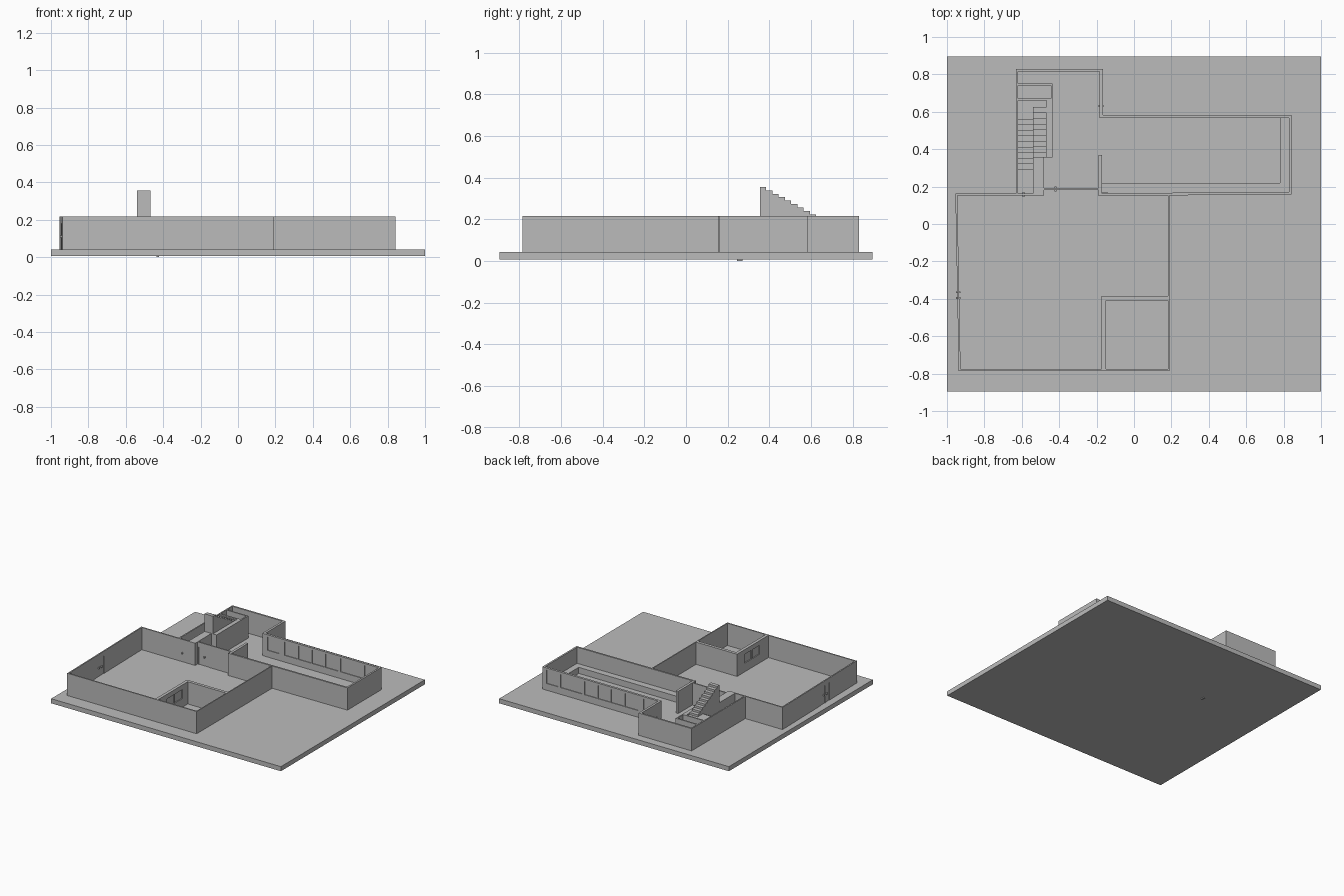
import bpy, bmesh
from mathutils import Matrix, Vector

cube = bpy.data.objects.get("Cube")
if cube:
    bpy.data.objects.remove(cube, do_unlink=True)

FLOOR, TOP = 0.042, 0.217

grey = bpy.data.materials.new("plain_grey")
grey.use_nodes = True
grey.diffuse_color = (0.5, 0.5, 0.5, 1)
grey.node_tree.nodes["Principled BSDF"].inputs["Base Color"].default_value = grey.diffuse_color


def finish(name, bm):
    mesh = bpy.data.meshes.new(name)
    bm.to_mesh(mesh)
    bm.free()
    mesh.materials.append(grey)
    obj = bpy.data.objects.new(name, mesh)
    bpy.context.collection.objects.link(obj)
    return obj


def add_box(bm, x, y, z, frame=Matrix()):
    size = Matrix.Diagonal((x[1] - x[0], y[1] - y[0], z[1] - z[0], 1))
    centre = Matrix.Translation((sum(x) / 2, sum(y) / 2, sum(z) / 2))
    bmesh.ops.create_cube(bm, size=1, matrix=frame @ centre @ size)


def box(name, x, y, z):
    bm = bmesh.new()
    add_box(bm, x, y, z)
    return finish(name, bm)


def wall(name, start, end, thick=0.01, openings=()):
    """Straight wall on a centre line; each opening (from, to, sill, head) gets a thin panel."""
    a, b = Vector(start), Vector(end)
    d = (b - a).normalized()
    frame = Matrix(((d.x, -d.y, 0, a.x), (d.y, d.x, 0, a.y), (0, 0, 1, 0), (0, 0, 0, 1)))
    half = (-thick / 2, thick / 2)
    bm = bmesh.new()
    at = 0
    for s, e, sill, head in openings:
        add_box(bm, (at, s), half, (FLOOR, TOP), frame)
        add_box(bm, (s, e), half, (head, TOP), frame)
        if sill > FLOOR:
            add_box(bm, (s, e), half, (FLOOR, sill), frame)
        add_box(bm, (s, e), (-thick / 5, thick / 5), (sill, head), frame)
        at = e
    add_box(bm, (at, (b - a).length), half, (FLOOR, TOP), frame)
    return finish(name, bm)


def handle(name, x, y, along_x):
    across, through = (-0.005, 0.005), (-0.013, 0.013)
    dx, dy = (across, through) if along_x else (through, across)
    box(name, [x + v for v in dx], [y + v for v in dy], (0.104, 0.116))


def stairs(name, x, y_low, step, count, z_low, rise, base):
    """Solid flight as an extruded step profile; step is signed along y."""
    pts = [(y_low, base)]
    for i in range(count):
        z = z_low + rise * (i + 1)
        pts += [(y_low + step * i, z), (y_low + step * (i + 1), z)]
    pts.append((y_low + step * count, base))
    bm = bmesh.new()
    face = bm.faces.new([bm.verts.new((x[0], y, z)) for y, z in pts])
    ext = bmesh.ops.extrude_face_region(bm, geom=[face])
    moved = [v for v in ext["geom"] if isinstance(v, bmesh.types.BMVert)]
    bmesh.ops.translate(bm, verts=moved, vec=(x[1] - x[0], 0, 0))
    bmesh.ops.recalc_face_normals(bm, faces=bm.faces)
    return finish(name, bm)


# Ground slab and the small drain under it
box("ground_slab", (-1, 1), (-0.895, 0.895), (0.006, FLOOR))
box("drain_stub", (-0.437, -0.423), (0.245, 0.27), (0, 0.01))

# Large hall
door_head = 0.18
wall("hall_right_wall", (-0.95, 0.16), (-0.932, -0.785), 0.01,
     [(0.49, 0.54, FLOOR, door_head), (0.546, 0.596, FLOOR, door_head)])
wall("hall_front_wall", (-0.935, -0.78), (0.19, -0.78))
wall("hall_left_wall", (0.186, -0.785), (0.186, 0.155), 0.008)
wall("hall_back_wall", (-0.955, 0.158), (-0.48, 0.158))
wall("hall_recess_wall", (-0.48, 0.188), (-0.18, 0.188), 0.01,
     [(0.01, 0.11, FLOOR, door_head)])
handle("stair_door_handle", -0.59, 0.157, True)
handle("recess_door_handle", -0.42, 0.188, True)
for i, y in enumerate((-0.365, -0.395)):
    handle(f"entrance_handle_{i}", -0.94, y, False)

# Small corner room with a pair of windows
wall("corner_room_back_wall", (-0.175, -0.397), (0.186, -0.397), 0.024)
wall("corner_room_side_wall", (-0.163, -0.385), (-0.163, -0.78), 0.024,
     [(0.09, 0.18, 0.11, 0.18), (0.19, 0.28, 0.11, 0.18)])

# Long wing with a band of windows at the back
wall("wing_front_wall", (-0.19, 0.157), (0.84, 0.165), 0.014)
wall("wing_end_wall", (0.835, 0.158), (0.835, 0.583), 0.014)
window_edges = [(0.04, 0.14), (0.19, 0.302), (0.31, 0.422), (0.43, 0.538),
                (0.546, 0.655), (0.675, 0.865), (0.885, 0.985)]
wall("wing_back_wall", (-0.18, 0.575), (0.842, 0.575), 0.018,
     [(s, e, 0.095, 0.2) for s, e in window_edges])
wall("wing_entry_wall", (-0.18, 0.15), (-0.18, 0.37), 0.02)
box("bench_long", (-0.17, 0.83), (0.165, 0.22), (FLOOR, 0.09))
box("bench_end", (0.78, 0.83), (0.22, 0.566), (FLOOR, 0.09))

# Stair block shell
wall("stair_block_right_wall", (-0.625, 0.155), (-0.625, 0.83))
wall("stair_block_back_wall", (-0.63, 0.823), (-0.167, 0.823), 0.014)
wall("stair_block_left_wall", (-0.176, 0.83), (-0.176, 0.566), 0.018)
handle("side_door_handle", -0.176, 0.63, False)

# Stairs, landing and the mass beside them
rise = 0.0165
stairs("lower_flight", (-0.62, -0.54), 0.29, 0.03, 9, FLOOR, rise, FLOOR)
box("landing", (-0.62, -0.54), (0.56, 0.66), (FLOOR, FLOOR + rise * 10))
box("landing_turn", (-0.54, -0.465), (0.625, 0.66), (FLOOR, FLOOR + rise * 10))
stairs("upper_flight", (-0.54, -0.467), 0.625, -0.03, 9, FLOOR + rise * 10, rise, FLOOR)
box("stair_side_wall", (-0.467, -0.435), (0.355, 0.66), (FLOOR, TOP))
box("stair_core", (-0.54, -0.48), (0.155, 0.355), (FLOOR, TOP))

# Hollow closet behind the stairs
wall("closet_front_wall", (-0.62, 0.665), (-0.435, 0.665))
wall("closet_back_wall", (-0.62, 0.745), (-0.435, 0.745))
wall("closet_side_wall", (-0.44, 0.66), (-0.44, 0.75))
